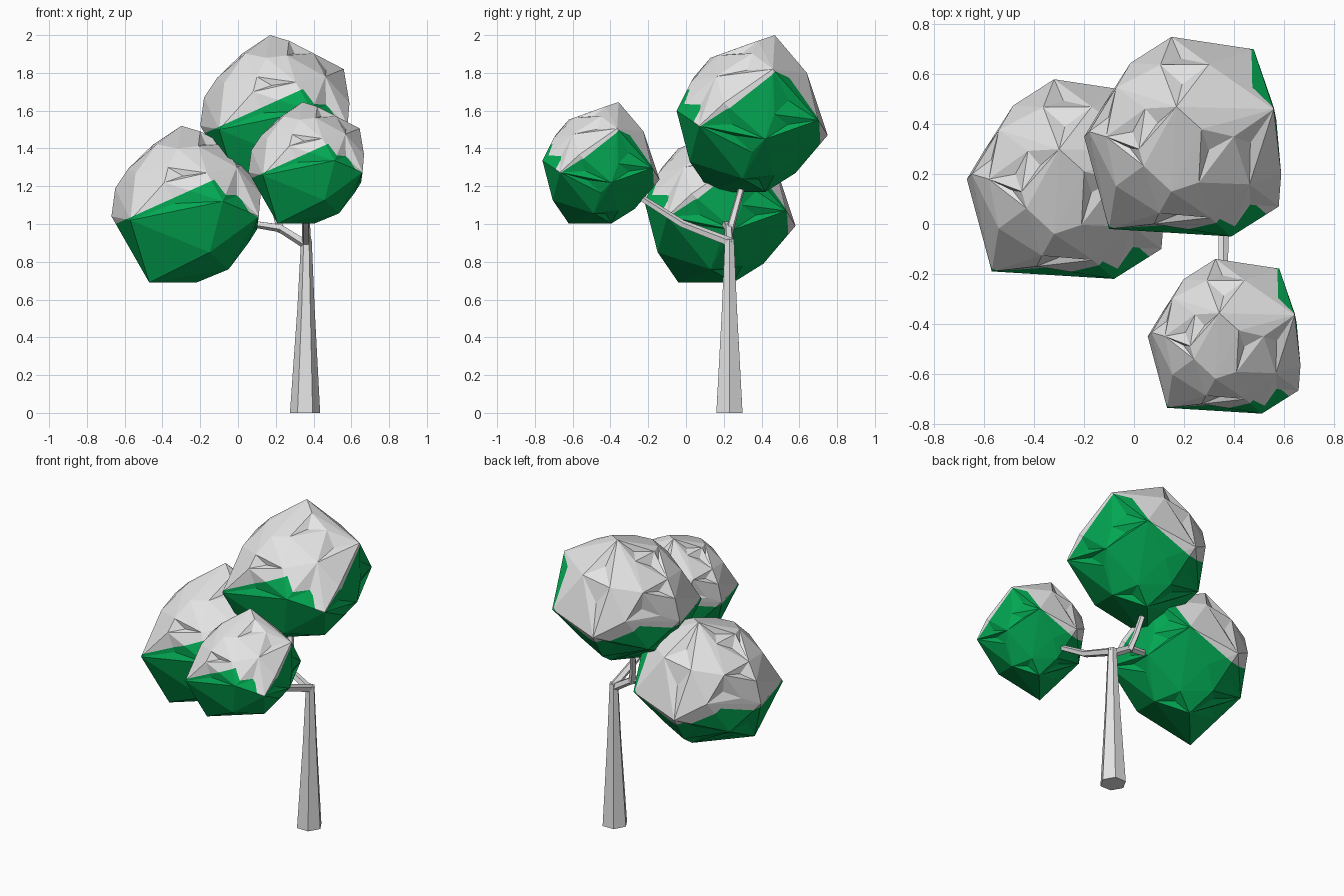
import bpy, bmesh, math, random
from mathutils import Vector

if "Cube" in bpy.data.objects:
    bpy.data.objects.remove(bpy.data.objects["Cube"])

random.seed(4)


def material(name, rgb):
    m = bpy.data.materials.new(name)
    m.diffuse_color = (*rgb, 1)
    m.use_nodes = True
    m.node_tree.nodes["Principled BSDF"].inputs["Base Color"].default_value = m.diffuse_color
    return m


pale = material("pale grey", (0.78, 0.78, 0.78))
green = material("leaf green", (0.001, 0.39, 0.085))


def add_object(name, mesh, mats):
    for m in mats:
        mesh.materials.append(m)
    ob = bpy.data.objects.new(name, mesh)
    bpy.context.collection.objects.link(ob)
    return ob


# tapered tube along a path, for trunk and branches
def tube(name, path, radii, sides=6):
    bm = bmesh.new()
    pts = [Vector(p) for p in path]
    rings = []
    for i, (p, r) in enumerate(zip(pts, radii)):
        t = (pts[min(i + 1, len(pts) - 1)] - pts[max(i - 1, 0)]).normalized()
        ref = Vector((0, 1, 0)) if abs(t.y) < 0.7 else Vector((1, 0, 0))
        u = t.cross(ref).normalized()
        v = t.cross(u)
        rings.append([bm.verts.new(p + r * (math.cos(a) * u + math.sin(a) * v))
                      for a in (2 * math.pi * k / sides for k in range(sides))])
    for a, b in zip(rings, rings[1:]):
        for k in range(sides):
            j = (k + 1) % sides
            bm.faces.new((a[k], a[j], b[j], b[k]))
    bm.faces.new(rings[0])
    bm.faces.new(rings[-1])
    bmesh.ops.recalc_face_normals(bm, faces=bm.faces)
    me = bpy.data.meshes.new(name)
    bm.to_mesh(me)
    bm.free()
    add_object(name, me, [pale])


# main corners of the faceted crown (measured on the upper one)
CENTRE = Vector((0.2, 0.35, 1.58))
CORNERS = [
    (0.17, 0.47, 2.0), (0.27, 0.38, 1.97), (0.02, 0.3, 1.9), (0.15, 0.13, 1.88),
    (0.56, 0.46, 1.82), (0.3, 0.64, 1.8), (0.08, 0.0, 1.7), (-0.18, 0.37, 1.67),
    (-0.06, 0.56, 1.68), (0.39, -0.05, 1.6), (0.59, 0.2, 1.64), (0.48, 0.7, 1.55),
    (0.15, 0.75, 1.47), (-0.1, -0.02, 1.5), (-0.2, 0.35, 1.52), (0.58, 0.07, 1.52),
    (0.0, 0.13, 1.17), (0.25, 0.42, 1.17), (0.42, 0.3, 1.24), (0.2, 0.58, 1.27),
    (0.57, 0.42, 1.45), (0.32, 0.02, 1.33), (-0.08, 0.5, 1.36)]

# snow lies above any of these planes: z = a + b*x + c*y
SNOW = [(0.07, 0.45, 0.0),      # main line, rising to the right
        (0.50, -1.0, 0.67),     # dips at the front right corner
        (0.36, 0.4, -1.4)]      # dips at the back


def snowy(p):
    return any(p.z > a + b * p.x + c * p.y for a, b, c in SNOW)


# crown: convex hull of rounded core and corners, dented, snow capped
def crown_mesh():
    core = bmesh.new()
    bmesh.ops.create_icosphere(core, subdivisions=2, radius=0.37)
    bm = bmesh.new()
    for v in core.verts:
        bm.verts.new(v.co * random.uniform(0.93, 1.04))
    core.free()
    for c in CORNERS:
        bm.verts.new(Vector(c) - CENTRE)
    bmesh.ops.convex_hull(bm, input=list(bm.verts))
    loose = [v for v in bm.verts if not v.link_faces]
    bmesh.ops.delete(bm, geom=loose, context='VERTS')
    # shallow folds in some facets
    dents = [f for f in bm.faces if random.random() < 0.2]
    bmesh.ops.poke(bm, faces=dents, offset=-0.02)
    # cut the snow line
    for a, b, c in SNOW:
        bmesh.ops.bisect_plane(
            bm, geom=list(bm.verts) + list(bm.edges) + list(bm.faces),
            plane_co=(0, 0, a), plane_no=Vector((-b, -c, 1)).normalized())
    bmesh.ops.recalc_face_normals(bm, faces=bm.faces)
    for f in bm.faces:
        f.material_index = 0 if snowy(f.calc_center_median()) else 1
        f.smooth = False
    me = bpy.data.meshes.new("crown")
    bm.to_mesh(me)
    bm.free()
    for m in (pale, green):
        me.materials.append(m)
    return me


crown = crown_mesh()
for name, pos, s in [("upper_crown", CENTRE, 1.0),
                     ("left_crown", (-0.27, 0.18, 1.10), 1.0),
                     ("front_crown", (0.365, -0.45, 1.32), 0.775)]:
    ob = add_object(name, crown, [])
    ob.location = pos
    ob.scale = (s, s, s)

# trunk and branches; the upper branch forks off the left one
tube("trunk", [(0.355, 0.23, 0), (0.36, 0.23, 0.55), (0.362, 0.23, 0.92)],
     [0.08, 0.046, 0.028])
tube("left_branch", [(0.365, 0.23, 0.89), (0.22, 0.225, 0.98), (0.02, 0.2, 1.01)],
     [0.026, 0.023, 0.018], 5)
tube("upper_branch", [(0.23, 0.23, 0.96), (0.2, 0.26, 1.07), (0.17, 0.31, 1.25)],
     [0.022, 0.02, 0.018], 5)
tube("front_branch", [(0.362, 0.24, 0.9), (0.36, -0.02, 1.0), (0.355, -0.32, 1.19)],
     [0.026, 0.022, 0.017], 5)
